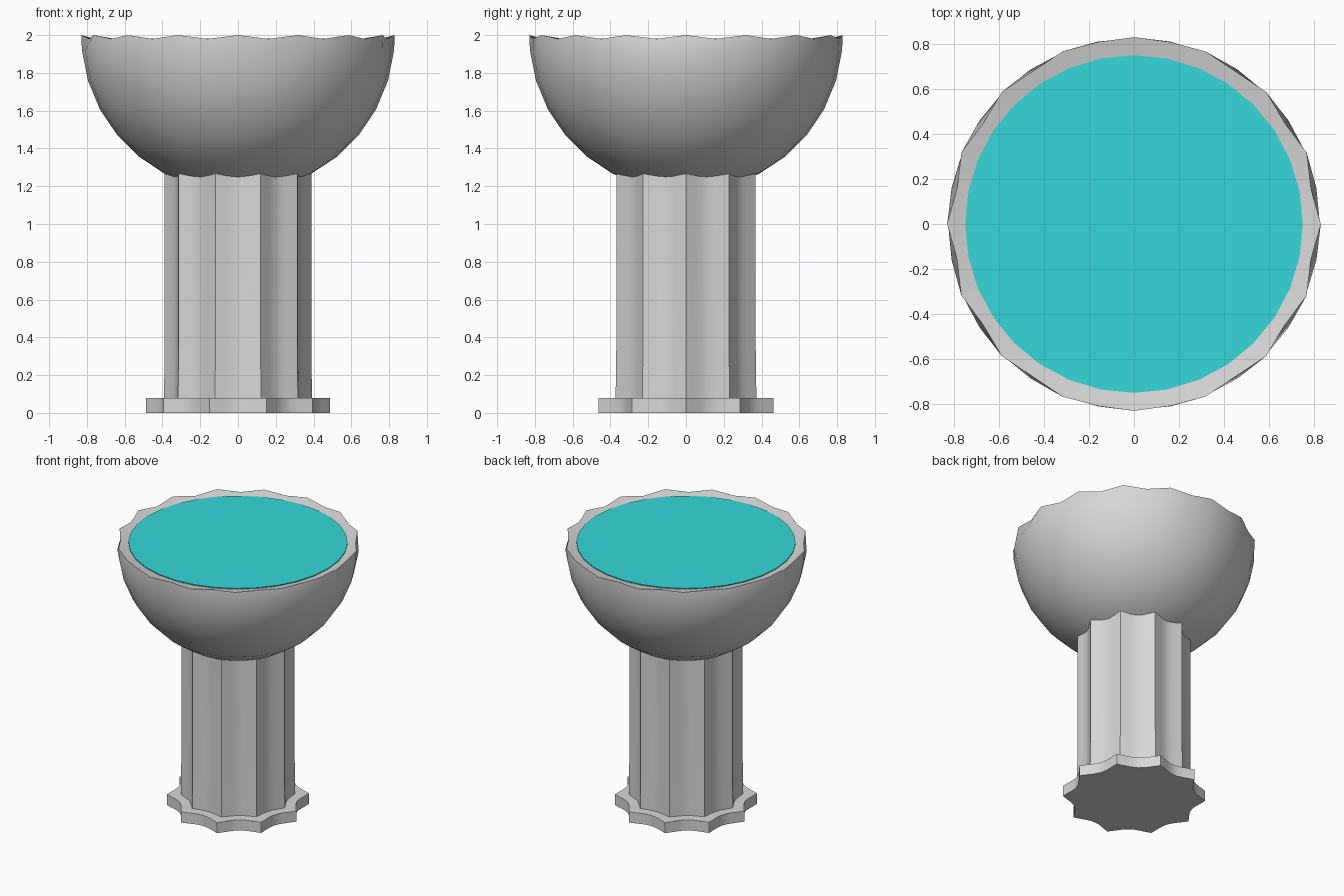
import bpy, bmesh, math

if "Cube" in bpy.data.objects:
    bpy.data.objects.remove(bpy.data.objects["Cube"])

def material(name, rgb):
    m = bpy.data.materials.new(name)
    m.diffuse_color = (*rgb, 1)
    m.use_nodes = True
    m.node_tree.nodes["Principled BSDF"].inputs["Base Color"].default_value = m.diffuse_color
    return m

stone = material("pale stone", (0.68, 0.68, 0.68))
water_mat = material("turquoise water", (0.035, 0.68, 0.70))

def loft(name, rings, mat, angle):
    """Skin a list of closed rings and cap both ends."""
    bm = bmesh.new()
    loops = [[bm.verts.new(p) for p in ring] for ring in rings]
    n = len(loops[0])
    for a, b in zip(loops, loops[1:]):
        for i in range(n):
            j = (i + 1) % n
            bm.faces.new((a[i], a[j], b[j], b[i]))
    bm.faces.new(loops[0][::-1])
    bm.faces.new(loops[-1])
    bmesh.ops.recalc_face_normals(bm, faces=bm.faces)
    me = bpy.data.meshes.new(name)
    bm.to_mesh(me)
    bm.free()
    me.materials.append(mat)
    ob = bpy.data.objects.new(name, me)
    bpy.context.collection.objects.link(ob)
    bpy.ops.object.select_all(action='DESELECT')
    ob.select_set(True)
    bpy.context.view_layer.objects.active = ob
    bpy.ops.object.shade_smooth_by_angle(angle=math.radians(angle))
    return ob

def fluted(tip, depth, z, n=80):
    """Ten pointed lobes with scalloped hollows between."""
    ring = []
    for i in range(n):
        t = 2 * math.pi * i / n
        r = tip - depth * abs(math.sin(5 * t))
        ring.append((r * math.cos(t), r * math.sin(t), z))
    return ring

def circle(r, z, n=32):
    return [(r * math.cos(2 * math.pi * i / n), r * math.sin(2 * math.pi * i / n), z)
            for i in range(n)]

# scalloped foot and fluted column
loft("foot", [fluted(0.487, 0.065, 0), fluted(0.487, 0.065, 0.08)], stone, 50)
loft("column", [fluted(0.392, 0.04, 0.07), fluted(0.388, 0.042, 0.35),
                fluted(0.388, 0.042, 1.32)], stone, 50)

# bowl: lower half of a sphere, wavy rim, hollow inside
R = 0.83
rings = []
for k in range(15, 0, -2):
    a = math.radians(k * 5.625)
    rings.append(circle(R * math.cos(a), 2 - R * math.sin(a)))
rim = []
for i, (x, y, z) in enumerate(circle(R, 2.0)):
    if i % 2:
        s = 1 - 0.035 * abs(x) / R
        x, y, z = x * s, y * s, 1.98
    rim.append((x, y, z))
rings.append(rim)
for r, z in ((0.75, 1.975), (0.70, 1.75), (0.55, 1.5), (0.25, 1.36)):
    rings.append(circle(r, z))
loft("bowl", rings, stone, 40)

# water surface
loft("water", [circle(0.745, 1.96), circle(0.75, 1.981)], water_mat, 30)
